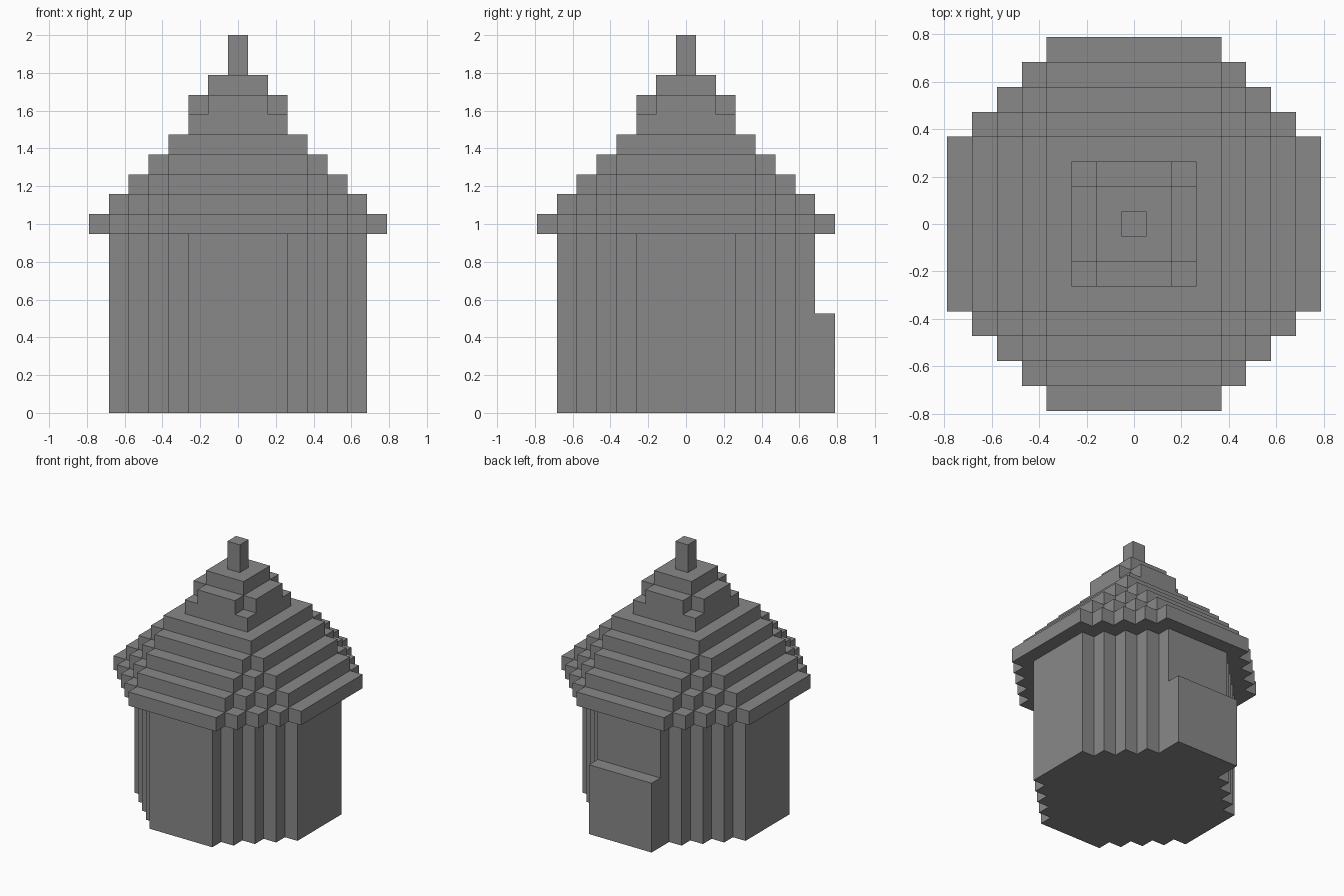
import bpy
import bmesh

cube = bpy.data.objects.get("Cube")
if cube:
    bpy.data.objects.remove(cube, do_unlink=True)

U = 2 / 19  # edge length of one block

# Single stone colour
stone = bpy.data.materials.new("grey stone")
stone.use_nodes = True
GREY = (0.25, 0.25, 0.25, 1)
stone.diffuse_color = GREY
stone.node_tree.nodes["Principled BSDF"].inputs["Base Color"].default_value = GREY


def stepped_outline(half, face):
    """Outline with four straight sides joined by one-block corner steps."""
    quarter = []
    for k in range(round(half - face)):
        quarter += [(half - k, face + k), (half - k - 1, face + k)]
    quarter.append((face, half))
    points = []
    for _ in range(4):
        points += quarter
        quarter = [(-y, x) for x, y in quarter]
    return points


def prism(name, outline, bottom, top):
    """Extrude an outline, given in blocks, between two heights."""
    bm = bmesh.new()
    base = bm.faces.new([bm.verts.new((x * U, y * U, bottom * U)) for x, y in outline])
    grown = bmesh.ops.extrude_face_region(bm, geom=[base], use_keep_orig=True)
    raised = [v for v in grown["geom"] if isinstance(v, bmesh.types.BMVert)]
    bmesh.ops.translate(bm, verts=raised, vec=(0, 0, (top - bottom) * U))
    bmesh.ops.recalc_face_normals(bm, faces=bm.faces)
    mesh = bpy.data.meshes.new(name)
    bm.to_mesh(mesh)
    bm.free()
    mesh.materials.append(stone)
    obj = bpy.data.objects.new(name, mesh)
    bpy.context.collection.objects.link(obj)
    return obj


# Round tower wall
prism("wall", stepped_outline(6.5, 2.5), 0, 9)

# Low entrance block on the back
prism("back_entrance", [(-2.5, 6.5), (2.5, 6.5), (2.5, 7.5), (-2.5, 7.5)], 0, 5)

# Roof courses, shrinking by one block each from the eave up
for i in range(5):
    name = "eave" if i == 0 else f"roof_course_{i}"
    prism(name, stepped_outline(7.5 - i, 3.5), 9 + i, 10 + i)

# Turret above the roof, with notched upper corners
prism("turret_base", stepped_outline(2.5, 2.5), 14, 15)
prism("turret_notched", stepped_outline(2.5, 1.5), 15, 16)
prism("turret_cap", stepped_outline(1.5, 1.5), 16, 17)

# Spire
prism("spire", stepped_outline(0.5, 0.5), 17, 19)
